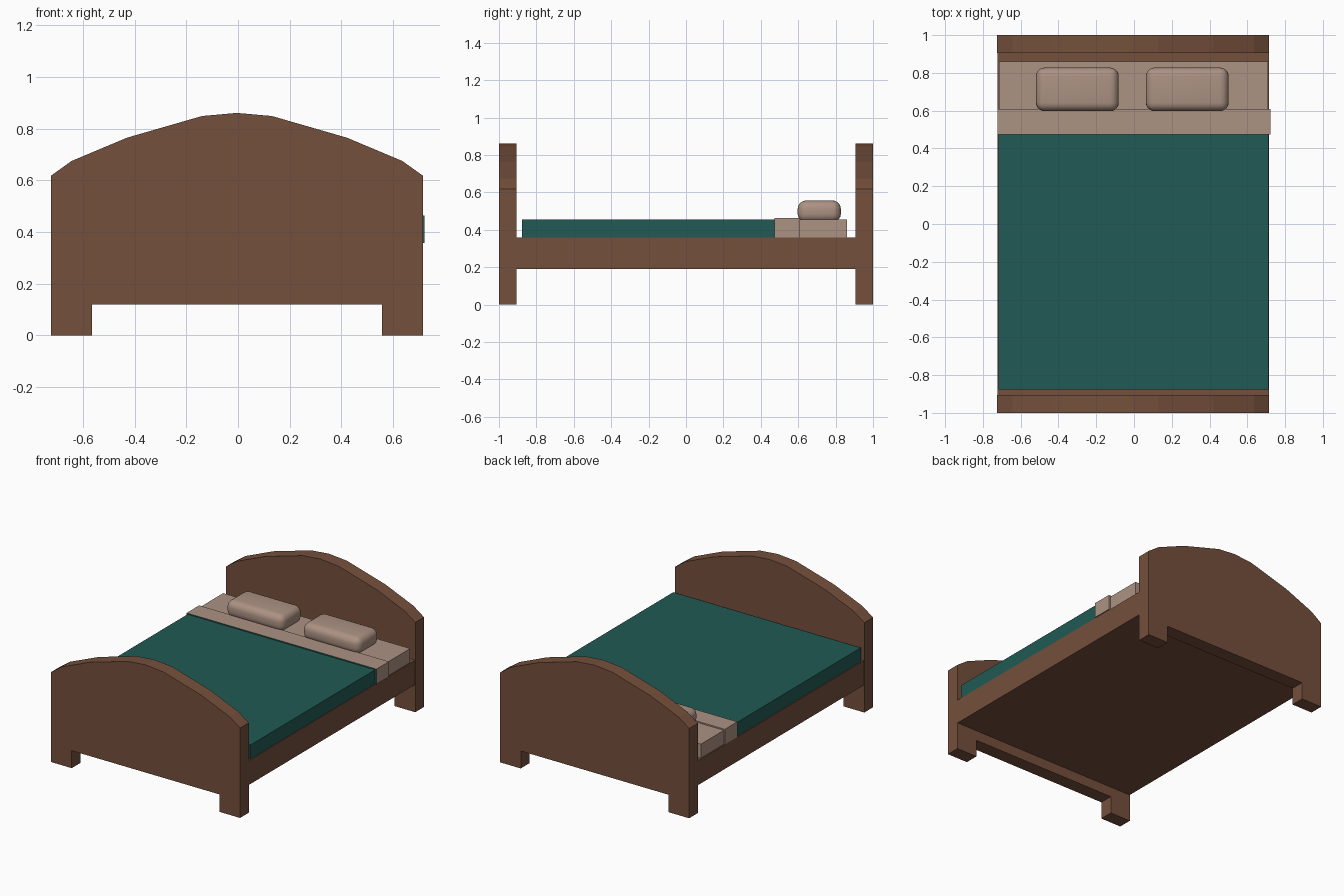
import bpy, bmesh

if "Cube" in bpy.data.objects:
    bpy.data.objects.remove(bpy.data.objects["Cube"])

CX = -0.004  # the woodwork sits very slightly left of the origin


def material(name, rgb):
    m = bpy.data.materials.new(name)
    m.diffuse_color = (*rgb, 1)
    m.use_nodes = True
    m.node_tree.nodes["Principled BSDF"].inputs["Base Color"].default_value = m.diffuse_color
    return m


wood = material("wood", (0.178, 0.080, 0.045))
green = material("green_cloth", (0.015, 0.102, 0.089))
linen = material("linen", (0.413, 0.287, 0.227))


def add_object(name, bm, mat):
    bmesh.ops.recalc_face_normals(bm, faces=bm.faces[:])
    me = bpy.data.meshes.new(name)
    bm.to_mesh(me)
    bm.free()
    ob = bpy.data.objects.new(name, me)
    bpy.context.collection.objects.link(ob)
    me.materials.append(mat)
    return ob


def box(name, lo, hi, mat):
    bm = bmesh.new()
    bmesh.ops.create_cube(bm, size=1)
    for v in bm.verts:
        v.co = [(a + b) / 2 + c * (b - a) for a, b, c in zip(lo, hi, v.co)]
    return add_object(name, bm, mat)


# Arched end board with two feet, profile extruded along y
def board(name, y0, y1):
    half = [(0.135, 0.849), (0.426, 0.765), (0.64, 0.675), (0.72, 0.618),
            (0.72, 0), (0.562, 0), (0.562, 0.12)]
    outline = [(0, 0.861)] + half + [(-x, z) for x, z in reversed(half)]
    bm = bmesh.new()
    face = bm.faces.new([bm.verts.new((CX + x, y0, z)) for x, z in outline])
    ext = bmesh.ops.extrude_face_region(bm, geom=[face], use_keep_orig=True)
    for g in ext["geom"]:
        if isinstance(g, bmesh.types.BMVert):
            g.co.y = y1
    add_object(name, bm, wood)


board("headboard", 0.905, 1.0)
board("footboard", -1.0, -0.905)

# Bed base between the boards
box("bed_base", (CX - 0.719, -0.905, 0.19), (CX + 0.719, 0.905, 0.358), wood)

# Bedding
box("blanket", (-0.717, -0.877, 0.358), (0.711, 0.475, 0.455), green)
box("sheet", (-0.715, 0.605, 0.358), (0.709, 0.86, 0.454), linen)
fold = box("folded_sheet", (-0.723, 0.474, 0.358), (0.722, 0.61, 0.463), linen)

# Front edge of the fold shows the blanket colour
fold.data.materials.append(green)
for p in fold.data.polygons:
    if p.normal.y < -0.9:
        p.material_index = 1

# Pillows: soft rounded boxes
for side, x in (("left", -0.30), ("right", 0.282)):
    pillow = box("pillow_" + side, (x - 0.219, 0.597, 0.44),
                 (x + 0.219, 0.828, 0.557), linen)
    bev = pillow.modifiers.new("round", "BEVEL")
    bev.width = 0.046
    bev.segments = 5
    bpy.context.view_layer.objects.active = pillow
    pillow.select_set(True)
    bpy.ops.object.modifier_apply(modifier=bev.name)
    bpy.ops.object.shade_smooth_by_angle()
    pillow.select_set(False)
